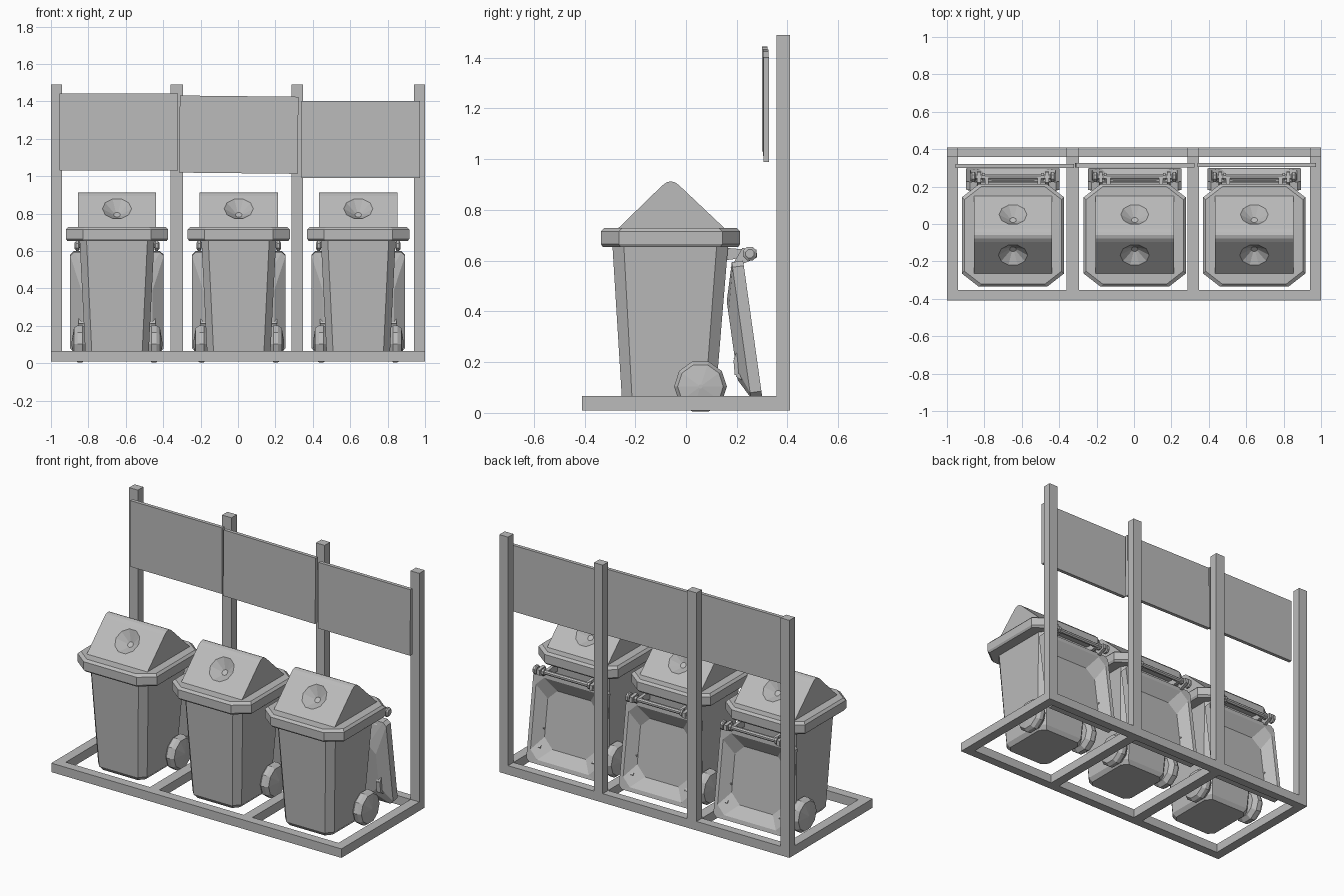
import bpy, bmesh, math
from mathutils import Matrix, Vector

cube = bpy.data.objects.get("Cube")
if cube:
    bpy.data.objects.remove(cube, do_unlink=True)

GREY = (0.5, 0.5, 0.5, 1)
grey = bpy.data.materials.new("plain_grey")
grey.use_nodes = True
grey.diffuse_color = GREY
grey.node_tree.nodes["Principled BSDF"].inputs["Base Color"].default_value = GREY


def finish(name, bm):
    bmesh.ops.recalc_face_normals(bm, faces=bm.faces)
    mesh = bpy.data.meshes.new(name)
    bm.to_mesh(mesh)
    bm.free()
    mesh.materials.append(grey)
    obj = bpy.data.objects.new(name, mesh)
    bpy.context.collection.objects.link(obj)
    return obj


def add_box(bm, x, y, z):
    size = Matrix.Diagonal((x[1] - x[0], y[1] - y[0], z[1] - z[0], 1))
    mid = Matrix.Translation((sum(x) / 2, sum(y) / 2, sum(z) / 2))
    bmesh.ops.create_cube(bm, size=1, matrix=mid @ size)


def box(name, x, y, z):
    bm = bmesh.new()
    add_box(bm, x, y, z)
    return finish(name, bm)


def add_loft(bm, rings, matrix=Matrix()):
    """Skin a stack of equal-length rings and cap both ends."""
    rows = [[bm.verts.new(matrix @ Vector(p)) for p in ring] for ring in rings]
    n = len(rows[0])
    for a, b in zip(rows, rows[1:]):
        for i in range(n):
            j = (i + 1) % n
            bm.faces.new((a[i], a[j], b[j], b[i]))
    bm.faces.new(rows[0])
    bm.faces.new(rows[-1])


def plate(hx, y0, y1, cx, cy, z):
    """Rectangle with cut corners at height z."""
    return [(-hx + cx, y0, z), (hx - cx, y0, z), (hx, y0 + cy, z), (hx, y1 - cy, z),
            (hx - cx, y1, z), (-hx + cx, y1, z), (-hx, y1 - cy, z), (-hx, y0 + cy, z)]


def loft(name, rings, matrix=Matrix()):
    bm = bmesh.new()
    add_loft(bm, rings, matrix)
    return finish(name, bm)


def turned(bm, profile, y, z, sides):
    """Turn (x, radius) pairs about an axis along x."""
    step = math.tau / sides
    add_loft(bm, [[(x, y + r * math.sin((i + 0.5) * step), z + r * math.cos((i + 0.5) * step))
                   for i in range(sides)] for x, r in profile])


def add_prism(bm, outline, x0, x1):
    add_loft(bm, [[(x, y, z) for y, z in outline] for x in (x0, x1)])


# Stand: base rails, cross bars and posts
bars = [(-1, -0.94), (-0.36, -0.295), (0.287, 0.347), (0.94, 1)]
BASE = (0.01, 0.066)
box("front_rail", (-1, 1), (-0.41, -0.353), BASE)
box("back_rail", (-1, 1), (0.357, 0.41), BASE)
for i, x in enumerate(bars):
    box(f"cross_bar_{i + 1}", x, (-0.353, 0.357), BASE)
    box(f"post_{i + 1}", x, (0.357, 0.41), (BASE[1], 1.49))

# Sign boards, hung slightly unevenly
for name, x, z, y, tilt in (("right", -0.637, 1.237, 0.311, 0.1),
                            ("middle", 0.004, 1.222, 0.314, 0.6),
                            ("left", 0.657, 1.196, 0.316, 0.1)):
    board = box(f"sign_board_{name}", (-0.317, 0.317), (-0.011, 0.011), (-0.206, 0.206))
    board.location = (x, y, z)
    board.rotation_euler.y = math.radians(tilt)

parts = []

# Bin body: tapered tub with cut corners
parts.append(loft("bin_body", [
    plate(0.15, -0.235, 0.1, 0.03, 0.035, 0.02),
    plate(0.169, -0.252, 0.115, 0.035, 0.04, 0.045),
    plate(0.2, -0.29, 0.166, 0.037, 0.045, 0.66)]))

# Lid rim
parts.append(loft("lid_rim", [
    plate(0.265, -0.327, 0.205, 0.09, 0.07, 0.653),
    plate(0.273, -0.335, 0.213, 0.09, 0.07, 0.665),
    plate(0.273, -0.335, 0.213, 0.09, 0.07, 0.715),
    plate(0.26, -0.322, 0.2, 0.09, 0.07, 0.729)]))

# Gabled hood with a rounded ridge
bm = bmesh.new()
add_prism(bm, [(-0.27, 0.725), (-0.095, 0.895), (-0.078, 0.908), (-0.06, 0.913),
               (-0.042, 0.908), (-0.025, 0.895), (0.155, 0.725)], -0.209, 0.209)
hood = finish("lid_hood", bm)

# Ten-sided sunken openings in both slopes
for y, run in ((-0.166, -0.175), (0.052, 0.18)):
    normal = Vector((0, 0.17 * (1 if run > 0 else -1), abs(run))).normalized()
    turn = Matrix((Vector((1, 0, 0)), normal.cross(Vector((1, 0, 0))), normal)).transposed()
    place = Matrix.Translation((0, y, 0.826)) @ turn.to_4x4()
    cutter = loft("opening_cutter", [
        [(r * math.cos(i * math.tau / 10), r * math.sin(i * math.tau / 10), h) for i in range(10)]
        for r, h in ((0.018, -0.045), (0.078, 0), (0.078, 0.04))], place)
    cutter.hide_render = True
    cut = hood.modifiers.new("opening", "BOOLEAN")
    cut.operation = "DIFFERENCE"
    cut.solver = "EXACT"
    cut.object = cutter
    bpy.context.view_layer.objects.active = hood
    bpy.ops.object.modifier_apply(modifier=cut.name)
    bpy.data.objects.remove(cutter, do_unlink=True)
parts.append(hood)

# Wheels with a shallow conical hub
bm = bmesh.new()
for s in (-1, 1):
    turned(bm, [(s * x, r) for x, r in ((0.16, 0.08), (0.185, 0.104), (0.21, 0.104),
                                        (0.23, 0.09), (0.243, 0.008))], 0.057, 0.104, 10)
parts.append(finish("wheels", bm))

# Old lid hanging open behind the bin, hollow side to the back
foot, head = Vector((0, 0.3, 0.066)), Vector((0, 0.225, 0.6))
up = (head - foot).normalized()
side = Vector((1, 0, 0))
lean = Matrix((side, up, side.cross(up))).transposed().to_4x4()
lean = Matrix.Translation(foot) @ lean
if (lean.to_3x3() @ Vector((0, 0, 1))).y > 0:
    lean = lean @ Matrix.Diagonal((1, 1, -1, 1))
L = (head - foot).length
parts.append(loft("hanging_lid", [
    plate(0.175, 0.09, L - 0.1, 0.06, 0.06, 0.055),
    plate(0.228, 0.025, L - 0.025, 0.05, 0.05, 0.002),
    plate(0.25, 0, L, 0.02, 0.02, 0),
    plate(0.25, 0, L, 0.02, 0.02, 0.045),
    plate(0.19, 0.075, L - 0.15, 0.05, 0.05, 0.086)], lean))

# Hinge bar with end nuts, and the lugs that carry it
bm = bmesh.new()
turned(bm, [(-0.22, 0.014), (0.22, 0.014)], 0.252, 0.628, 8)
for s in (-1, 1):
    turned(bm, [(s * 0.2, 0.022), (s * 0.205, 0.029), (s * 0.218, 0.029),
                (s * 0.226, 0.018)], 0.252, 0.628, 8)
    turned(bm, [(s * 0.15, 0.022), (s * 0.165, 0.022)], 0.252, 0.628, 8)
    add_prism(bm, [(0.175, 0.57), (0.235, 0.592), (0.28, 0.612), (0.278, 0.643),
                   (0.222, 0.65)], s * 0.172, s * 0.192)
    add_prism(bm, [(0.14, 0.6), (0.255, 0.614), (0.255, 0.642), (0.14, 0.652)],
              s * 0.13, s * 0.15)
parts.append(finish("hinge", bm))

# Grip loops on the hanging lid
bm = bmesh.new()
loop = [(0.22, 0.265), (0.195, 0.21), (0.2, 0.15), (0.235, 0.13), (0.26, 0.16)]
for s in (-1, 1):
    for (ya, za), (yb, zb) in zip(loop, loop[1:]):
        d = Vector((yb - ya, zb - za)).normalized() * 0.008
        add_prism(bm, [(ya - d.y, za + d.x), (yb - d.y, zb + d.x),
                       (yb + d.y, zb - d.x), (ya + d.y, za - d.x)], s * 0.178, s * 0.205)
parts.append(finish("lid_grips", bm))

# Three identical bins in a row
for part in parts:
    base = part.name
    part.name = f"{base}_right"
    part.location.x = -0.647
    for label, x in (("middle", 0.004), ("left", 0.643)):
        twin = part.copy()
        twin.name = f"{base}_{label}"
        twin.location.x = x
        bpy.context.collection.objects.link(twin)
